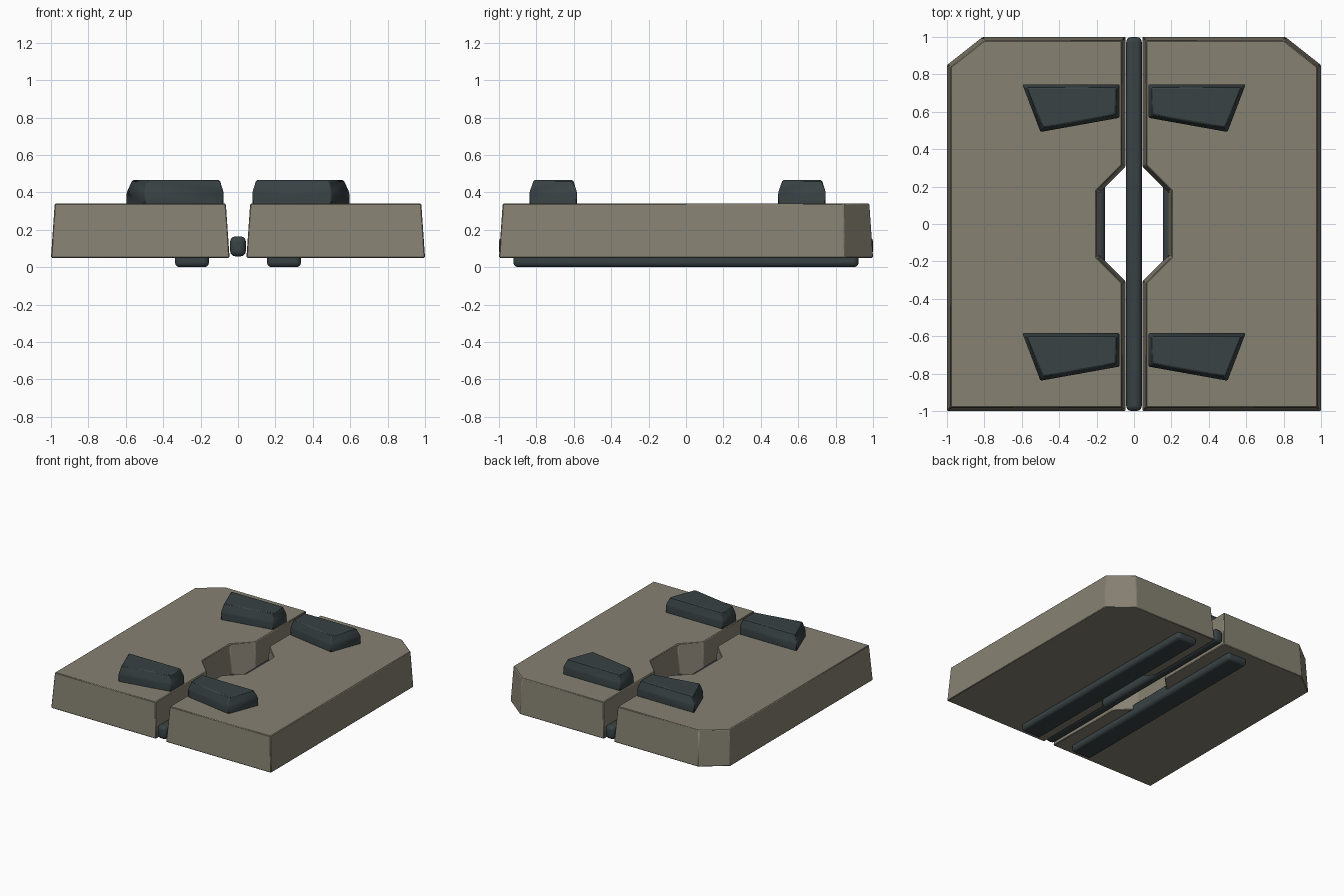
import bpy, bmesh
from mathutils import Vector

if "Cube" in bpy.data.objects:
    bpy.data.objects.remove(bpy.data.objects["Cube"])


def material(name, rgb):
    m = bpy.data.materials.new(name)
    m.diffuse_color = (*rgb, 1)
    m.use_nodes = True
    m.node_tree.nodes["Principled BSDF"].inputs["Base Color"].default_value = m.diffuse_color
    return m


STONE = material("taupe", (0.24, 0.22, 0.17))
DARK = material("dark_slate", (0.040, 0.054, 0.058))


def inset(pts, d):
    # mitred inward offset of a counter-clockwise outline
    out = []
    for i, p in enumerate(pts):
        p = Vector(p)
        a = (p - Vector(pts[i - 1])).normalized()
        b = (Vector(pts[(i + 1) % len(pts)]) - p).normalized()
        na, nb = Vector((-a.y, a.x)), Vector((-b.y, b.x))
        out.append(p + (na + nb) * d / (1 + na.dot(nb)))
    return out


def finish(name, bm, mat, bevel, segments, mirror):
    bmesh.ops.recalc_face_normals(bm, faces=bm.faces)
    me = bpy.data.meshes.new(name)
    bm.to_mesh(me)
    bm.free()
    me.materials.append(mat)
    ob = bpy.data.objects.new(name, me)
    bpy.context.collection.objects.link(ob)
    bv = ob.modifiers.new("edge_bevel", 'BEVEL')
    bv.width, bv.segments = bevel, segments
    bv.limit_method = 'ANGLE'
    bv.angle_limit = 0.25
    if mirror:
        ob.modifiers.new("mirror", 'MIRROR')
    bpy.ops.object.select_all(action='DESELECT')
    ob.select_set(True)
    bpy.context.view_layer.objects.active = ob
    bpy.ops.object.shade_smooth_by_angle(angle=0.5)
    return ob


def stack(name, outline, levels, mat, bevel):
    # outline lofted upward through (z, inset) levels, mirrored in x
    bm = bmesh.new()
    rings = [[bm.verts.new((p.x, p.y, z)) for p in inset(outline, d)]
             for z, d in levels]
    bm.faces.new(rings[0][::-1])
    bm.faces.new(rings[-1])
    n = len(outline)
    for lo, hi in zip(rings, rings[1:]):
        for i in range(n):
            j = (i + 1) % n
            bm.faces.new((lo[i], lo[j], hi[j], hi[i]))
    return finish(name, bm, mat, bevel, 1, True)


def bar(name, lo, hi, bevel, segments, mirror):
    # rounded box between two corners
    bm = bmesh.new()
    bmesh.ops.create_cube(bm, size=1)
    for v in bm.verts:
        v.co = [(l + h) / 2 + c * (h - l) for l, h, c in zip(lo, hi, v.co)]
    return finish(name, bm, DARK, bevel, segments, mirror)


# two plate halves with cut outer corners and a central notch
plate = [(0.045, -1), (1, -1), (1, 0.85), (0.81, 1), (0.045, 1),
         (0.045, 0.305), (0.18, 0.17), (0.18, -0.17), (0.045, -0.305)]
stack("base_plate", plate, [(0.05, 0), (0.34, 0.02)], STONE, 0.005)

# raised wedge pads, front and back
pad = [(0.077, 0.568), (0.5, 0.492), (0.597, 0.747), (0.077, 0.747)]
for label, dy in (("back", 0), ("front", -1.33)):
    stack(label + "_pad", [(x, y + dy) for x, y in pad],
          [(0.335, 0), (0.40, 0), (0.465, 0.02)], DARK, 0.006)

# central rod in the gap and the runners underneath
bar("centre_rod", (-0.042, -1, 0.058), (0.042, 1, 0.165), 0.028, 3, False)
bar("runner", (0.155, -0.923, 0), (0.337, 0.923, 0.1), 0.025, 3, True)
